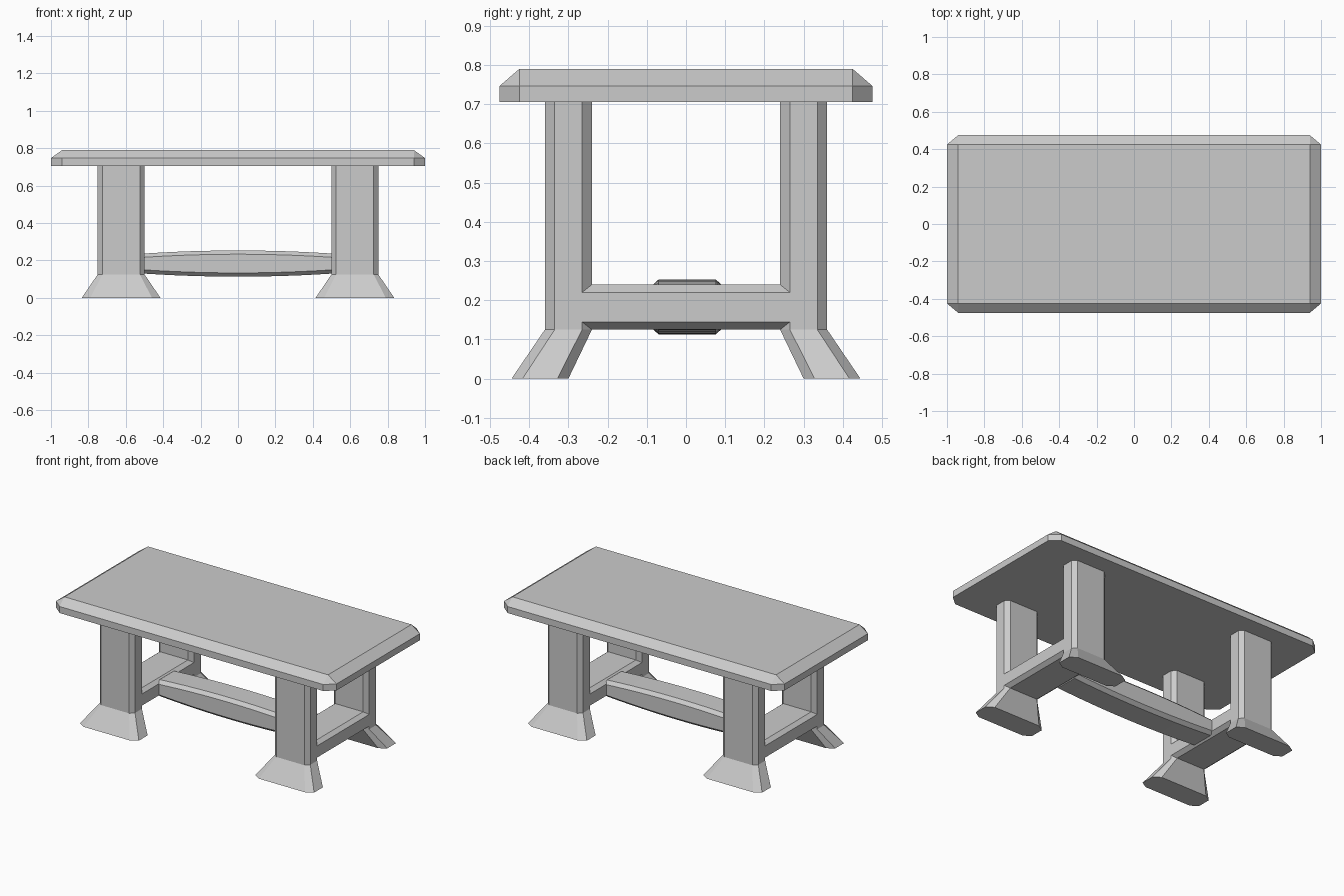
import bpy, bmesh

if "Cube" in bpy.data.objects:
    bpy.data.objects.remove(bpy.data.objects["Cube"])


def cut_rect(hw, hd, cw, cd):
    """Rectangle outline with four cut corners."""
    return [(hw - cw, -hd), (hw, -hd + cd), (hw, hd - cd), (hw - cw, hd),
            (-hw + cw, hd), (-hw, hd - cd), (-hw, -hd + cd), (-hw + cw, -hd)]


def loft(name, rings):
    """Skin equal-length rings of 3D points and cap both ends."""
    bm = bmesh.new()
    loops = [[bm.verts.new(p) for p in ring] for ring in rings]
    for a, b in zip(loops, loops[1:]):
        for i in range(len(a)):
            j = (i + 1) % len(a)
            bm.faces.new((a[i], a[j], b[j], b[i]))
    bm.faces.new(loops[0][::-1])
    bm.faces.new(loops[-1])
    bmesh.ops.remove_doubles(bm, verts=bm.verts, dist=1e-5)
    bmesh.ops.recalc_face_normals(bm, faces=bm.faces)
    mesh = bpy.data.meshes.new(name)
    bm.to_mesh(mesh)
    bm.free()
    ob = bpy.data.objects.new(name, mesh)
    bpy.context.collection.objects.link(ob)
    return ob


def ring_z(outline, z, cx=0, cy=0):
    return [(cx + x, cy + y, z) for x, y in outline]


# Table top: cut corners, bevelled down from a plain rectangular upper face
edge = cut_rect(1.0, 0.475, 0.06, 0.05)
upper = cut_rect(0.94, 0.425, 0, 0)
loft("table_top", [ring_z(edge, 0.705), ring_z(edge, 0.747), ring_z(upper, 0.79)])

# Four legs with flared, outward-leaning feet
post = cut_rect(0.125, 0.06, 0.025, 0.025)
foot = cut_rect(0.21, 0.0725, 0.045, 0.028)
for sx, end in ((-1, "left"), (1, "right")):
    for sy, side in ((-1, "front"), (1, "back")):
        cx = 0.625 * sx
        loft(f"{side}_{end}_leg", [ring_z(foot, 0, cx, 0.3725 * sy),
                                   ring_z(post, 0.125, cx, 0.30 * sy),
                                   ring_z(post, 0.706, cx, 0.30 * sy)])

    # Cross beam joining each pair of legs, mitred into the leg chamfers
    beam = cut_rect(0.125, 0.0575, 0.025, 0.02)
    loft(f"{end}_cross_beam", [[(0.625 * sx + x, y, 0.1825 + z) for x, z in beam]
                               for y in (-0.265, 0.265)])

# Long stretcher, swelling in height towards the middle
rings = []
steps = 12
for i in range(steps + 1):
    t = 2 * i / steps - 1
    h = 0.07 - 0.017 * t * t
    profile = cut_rect(0.095, h, 0.022, 0.02)
    rings.append([(0.51 * t, 0.003 + y, 0.183 + z) for y, z in profile])
loft("stretcher", rings)
